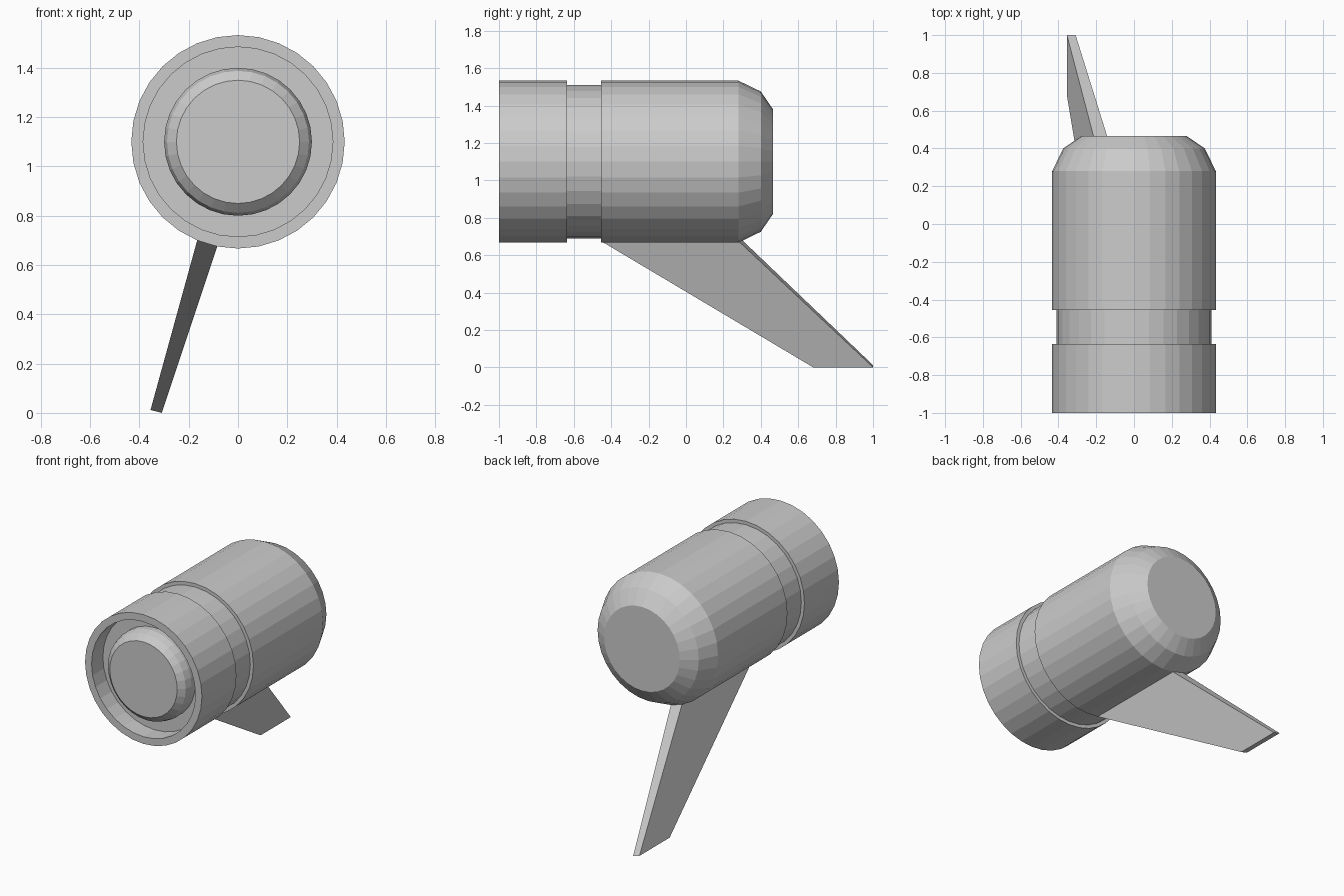
import bpy, bmesh, math
from mathutils import Vector

if "Cube" in bpy.data.objects:
    bpy.data.objects.remove(bpy.data.objects["Cube"])

SIDES = 32
AXIS_Z = 1.10

# Profile as (radius, y), from the hub face, around the intake lip, to the tail
PROFILE = [
    (0.25, -1.0), (0.288, -0.965), (0.30, -0.92), (0.30, -0.88),   # intake hub
    (0.385, -0.88), (0.385, -1.0), (0.433, -1.0),                  # recess and lip
    (0.433, -0.635), (0.41, -0.635), (0.41, -0.455),               # front cowl, groove
    (0.433, -0.455), (0.433, 0.28), (0.375, 0.40), (0.28, 0.465),  # main body, tail
]
BODY_START = 10  # profile segment forming the main body wall


def ring(bm, radius, y):
    step = 2 * math.pi / SIDES
    return [bm.verts.new((radius * math.sin(i * step), y,
                          AXIS_Z - radius * math.cos(i * step)))
            for i in range(SIDES)]


bm = bmesh.new()
rings = [ring(bm, r, y) for r, y in PROFILE]
pylon_root = None
for s, (a, b) in enumerate(zip(rings, rings[1:])):
    for i in range(SIDES):
        j = (i + 1) % SIDES
        f = bm.faces.new((a[i], a[j], b[j], b[i]))
        # second facet left of the bottom carries the pylon
        if s == BODY_START and i == SIDES - 2:
            pylon_root = f
bm.faces.new(rings[0])
bm.faces.new(rings[-1])

# Pylon: extrude one body facet to a swept, narrower tip
tip = bmesh.ops.extrude_discrete_faces(bm, faces=[pylon_root])["faces"][0]
for v in tip.verts:
    outer = v.co.x < -0.12
    rear = v.co.y > 0
    v.co = Vector((-0.355 if outer else -0.309,
                   1.0 if rear else 0.68,
                   0.012 if outer else 0.0))

bmesh.ops.recalc_face_normals(bm, faces=bm.faces)
mesh = bpy.data.meshes.new("engine_pod")
bm.to_mesh(mesh)
bm.free()
pod = bpy.data.objects.new("engine_pod", mesh)
bpy.context.collection.objects.link(pod)
